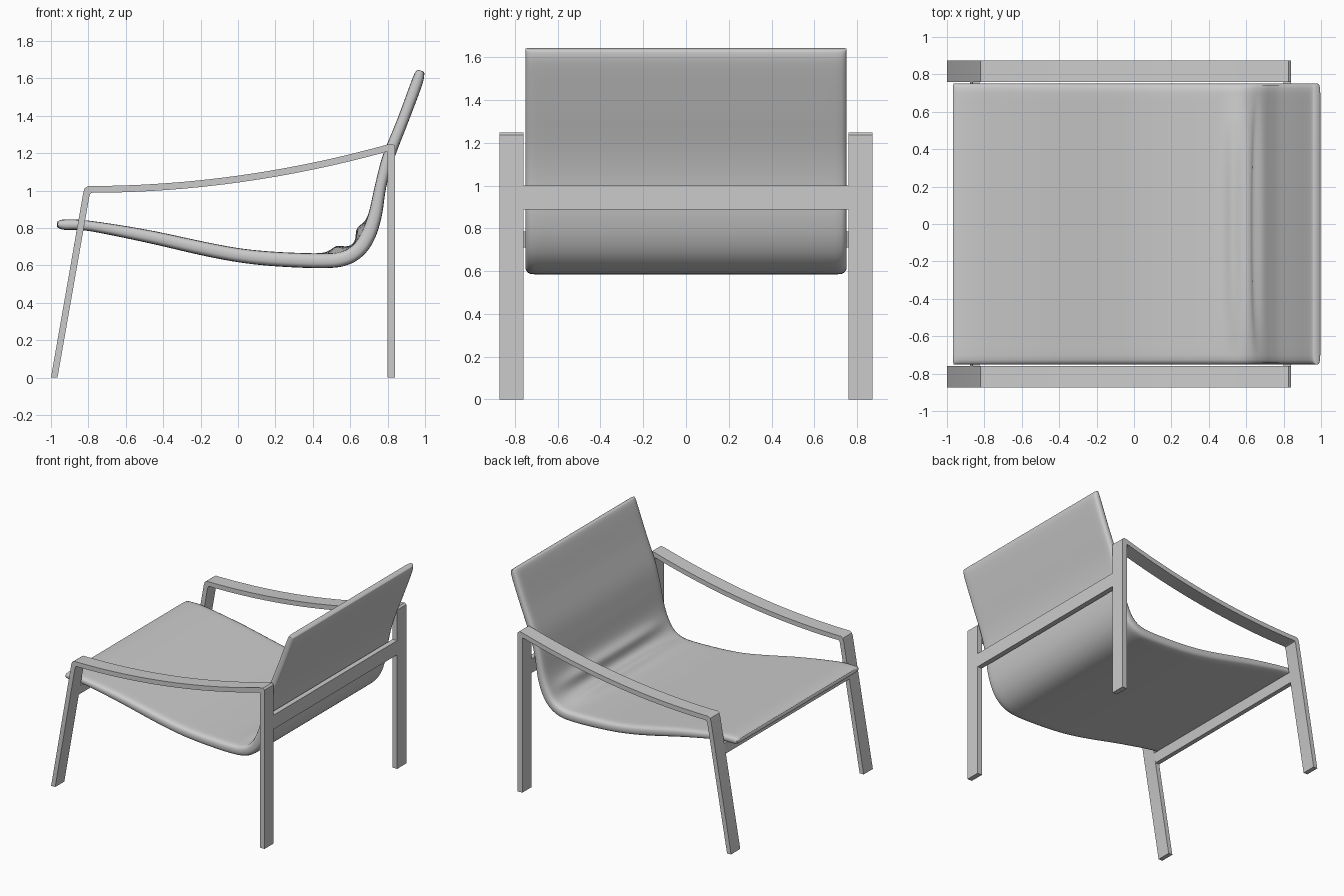
import bpy, bmesh, math
from mathutils import Vector

if "Cube" in bpy.data.objects:
    bpy.data.objects.remove(bpy.data.objects["Cube"])


def finish(name, verts, faces, angle=35):
    mesh = bpy.data.meshes.new(name)
    mesh.from_pydata(verts, [], faces)
    bm = bmesh.new()
    bm.from_mesh(mesh)
    bmesh.ops.recalc_face_normals(bm, faces=bm.faces)
    bm.to_mesh(mesh)
    bm.free()
    ob = bpy.data.objects.new(name, mesh)
    bpy.context.collection.objects.link(ob)
    bpy.ops.object.select_all(action='DESELECT')
    bpy.context.view_layer.objects.active = ob
    ob.select_set(True)
    bpy.ops.object.shade_smooth_by_angle(angle=math.radians(angle))
    return ob


def loft(name, rings, angle=35):
    """Skin a list of equal closed rings and cap both ends."""
    n = len(rings[0])
    verts = [p for r in rings for p in r]
    faces = [(i * n + j, i * n + (j + 1) % n, (i + 1) * n + (j + 1) % n, (i + 1) * n + j)
             for i in range(len(rings) - 1) for j in range(n)]
    faces += [tuple(range(n)), tuple(range((len(rings) - 1) * n, len(rings) * n))]
    return finish(name, verts, faces, angle)


def catmull(points, steps):
    pts = [Vector(p) for p in points]
    out = []
    for i in range(len(pts) - 1):
        a, b, c, d = pts[max(i - 1, 0)], pts[i], pts[i + 1], pts[min(i + 2, len(pts) - 1)]
        for k in range(steps):
            t = k / steps
            out.append(0.5 * (2 * b + (c - a) * t + (2 * a - 5 * b + 4 * c - d) * t ** 2
                              + (3 * b - a - 3 * c + d) * t ** 3))
    return out + [pts[-1]]


# Side frames: front leg, curved armrest and rear leg as one bent strip
pairs = [((-1, 0), (-.965, 0)), ((-.827, .99), (-.795, .968)),
         ((-.820, 1.012), (-.789, .984)), ((-.803, 1.024), (-.775, .989))]
for i in range(21):
    x = -.75 + 1.5 * i / 20
    z = 1.024 + .222 * ((x + .8) / 1.6) ** 2
    pairs.append(((x, z), (x + .005, z - .036)))
pairs += [((.80, 1.246), (.785, 1.205)), ((.826, 1.25), (.80, 1.206)),
          ((.84, 1.238), (.80, 1.19)), ((.84, 0), (.80, 0))]
Y0, Y1 = .76, .873
frame = loft("side_frames", [[(o[0], Y0, o[1]), (o[0], Y1, o[1]), (i[0], Y1, i[1]), (i[0], Y0, i[1])]
                             for o, i in pairs])
mirror = frame.modifiers.new("mirror", 'MIRROR')
mirror.use_axis = (False, True, False)


# Crossbars between the legs
def crossbar(name, profile):
    loft(name, [[(x, y, z) for x, z in profile] for y in (-Y0, Y0)])


crossbar("rear_crossbar", [(.80, .89), (.84, .89), (.84, 1.0), (.80, 1.0)])
crossbar("front_crossbar", [(-.876, .71), (-.841, .71), (-.827, .785), (-.863, .785)])

# Seat shell: matched underside / upper side profile points
profile = [(-.967, .805, -.967, .834), (-.93, .79, -.925, .845), (-.8, .784, -.79, .838),
           (-.5, .724, -.485, .79), (-.2, .655, -.185, .727), (0, .617, .01, .691),
           (.2, .595, .205, .672), (.45, .585, .445, .664), (.58, .60, .55, .674),
           (.67, .653, .617, .712), (.73, .74, .663, .785), (.768, .86, .70, .885),
           (.793, 1.02, .735, 1.04), (.835, 1.17, .775, 1.19), (.91, 1.365, .855, 1.39),
           (.983, 1.56, .927, 1.585), (.996, 1.622, .951, 1.637), (.988, 1.637, .965, 1.645)]

# Rounded cross-section (y, t) with t = -1 underside, +1 upper side
edge = [(.70, 1), (.727, .94), (.742, .75), (.75, .4), (.75, -.4), (.742, -.75), (.727, -.94), (.70, -1)]
inner = [-.66 + 1.32 * i / 20 for i in range(21)]
section = ([(y, 1) for y in inner] + edge
           + [(y, -1) for y in reversed(inner)] + [(-y, t) for y, t in reversed(edge)])


def bump(p, cx, cz, r):
    return math.exp(-((p.x - cx) ** 2 + (p.y - cz) ** 2) / r ** 2)


rings = []
stations = catmull(profile, 6)
for k, s in enumerate(stations):
    low, up = Vector(s[:2]), Vector(s[2:])
    mid, half = (low + up) / 2, (up - low) / 2
    normal = half.normalized()
    inset = .985 if k in (0, len(stations) - 1) else 1
    ring = []
    for y, t in section:
        p = mid + half * t
        if t == 1:
            # Two soft folds where the seat meets the back
            fade = max(0, 1 - (abs(y) / .68) ** 3)
            p = p + normal * fade * (.034 * bump(p, .54, .672, .055) + .03 * bump(p, .655, .78, .05))
        ring.append((p.x, y * inset, p.y))
    rings.append(ring)
loft("seat_shell", rings, 50)
